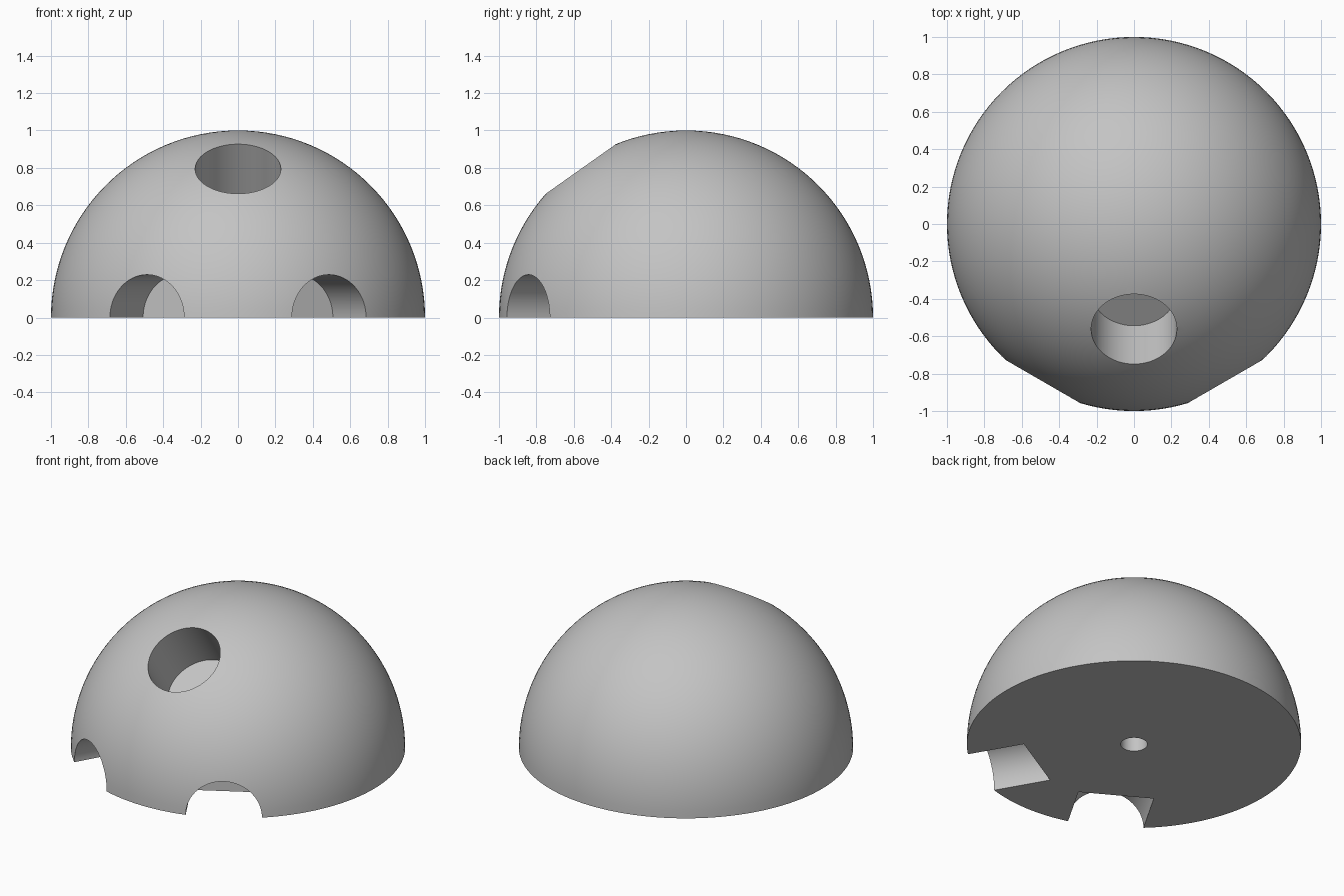
import bpy, bmesh, math
from mathutils import Vector

cube = bpy.data.objects.get("Cube")
if cube:
    bpy.data.objects.remove(cube, do_unlink=True)

# Material
grey = bpy.data.materials.new("plain grey")
grey.use_nodes = True
colour = (0.55, 0.55, 0.55, 1)
grey.diffuse_color = colour
grey.node_tree.nodes["Principled BSDF"].inputs["Base Color"].default_value = colour


def make_object(name, bm):
    mesh = bpy.data.meshes.new(name)
    bm.to_mesh(mesh)
    bm.free()
    obj = bpy.data.objects.new(name, mesh)
    mesh.materials.append(grey)
    bpy.context.collection.objects.link(obj)
    return obj


def drill(name, direction, radius, start, end):
    """Cylinder cutter along a direction from the centre of the dome."""
    axis = Vector(direction).normalized()
    bm = bmesh.new()
    bmesh.ops.create_cone(bm, cap_ends=True, segments=96, radius1=radius,
                          radius2=radius, depth=end - start)
    obj = make_object(name, bm)
    obj.rotation_euler = axis.to_track_quat('Z', 'Y').to_euler()
    obj.location = axis * (start + end) / 2
    obj.hide_render = True
    return obj


# Solid dome: upper half of a ball with a flat base
bm = bmesh.new()
bmesh.ops.create_uvsphere(bm, u_segments=128, v_segments=64, radius=1)
bmesh.ops.bisect_plane(bm, geom=bm.verts[:] + bm.edges[:] + bm.faces[:], dist=1e-5,
                       plane_co=(0, 0, 0), plane_no=(0, 0, -1), clear_outer=True)
bmesh.ops.holes_fill(bm, edges=[e for e in bm.edges if e.is_boundary], sides=0)
bmesh.ops.recalc_face_normals(bm, faces=bm.faces[:])
dome = make_object("dome", bm)

# Three flat-bottomed sockets, 60 degrees apart, and a pin hole in the base
hole_radius, hole_floor = 0.229, 0.618
side = math.radians(30)
cutters = [drill("upper_socket_cutter", (0, -1, math.sqrt(2)), hole_radius, hole_floor, 1.2)]
for label, sign in (("left", 1), ("right", -1)):
    cutters.append(drill(label + "_socket_cutter",
                         (sign * math.sin(side), -math.cos(side), 0),
                         hole_radius, hole_floor, 1.2))
cutters.append(drill("pin_hole_cutter", (0, 0, 1), 0.08, -0.1, 0.25))

bpy.ops.object.select_all(action='DESELECT')
bpy.context.view_layer.objects.active = dome
dome.select_set(True)
for cutter in cutters:
    mod = dome.modifiers.new(cutter.name, 'BOOLEAN')
    mod.operation = 'DIFFERENCE'
    mod.solver = 'EXACT'
    mod.object = cutter
    bpy.ops.object.modifier_apply(modifier=mod.name)
for cutter in cutters:
    bpy.data.objects.remove(cutter, do_unlink=True)

bpy.ops.object.shade_smooth_by_angle(angle=math.radians(30))
